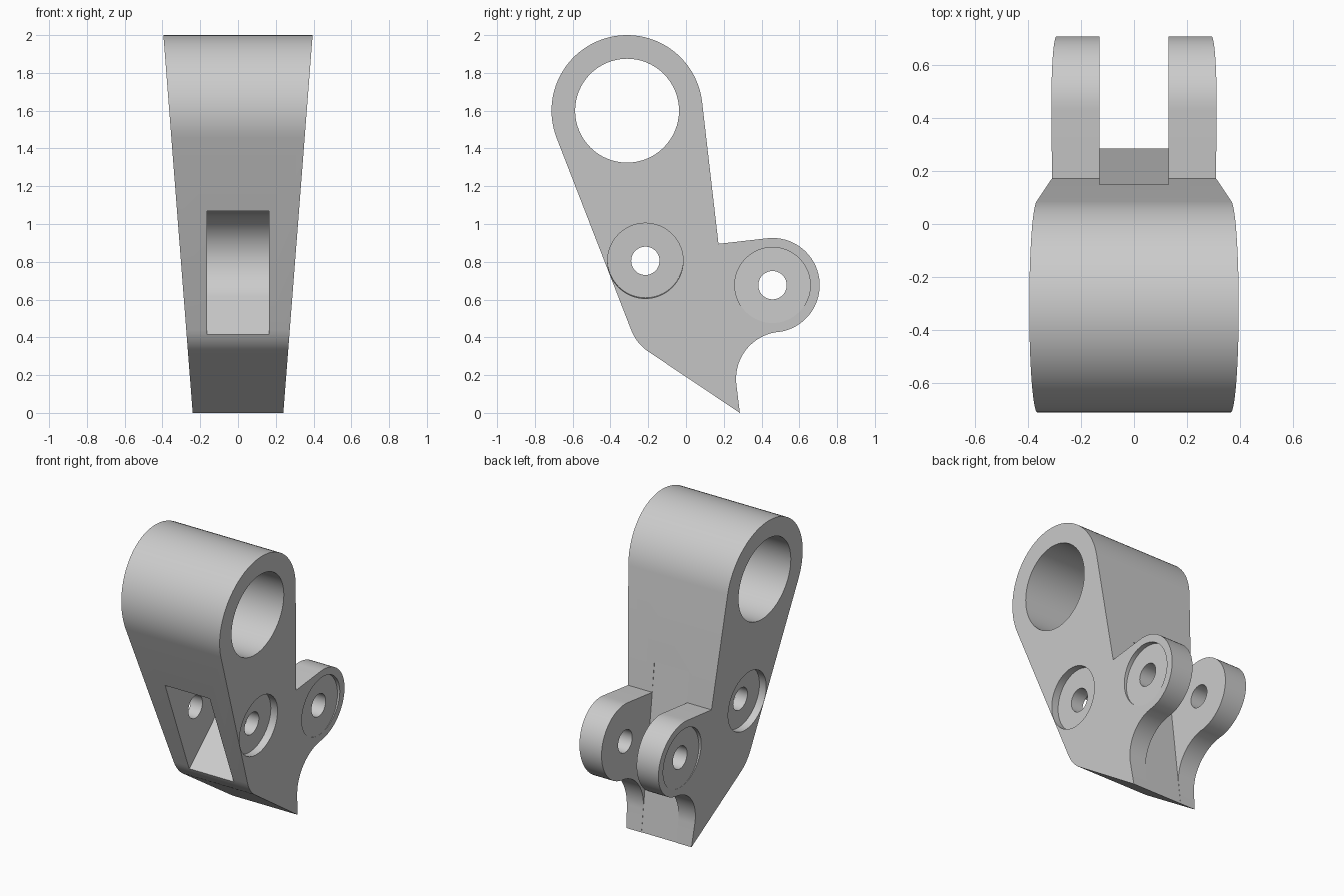
import bpy
import bmesh
import math
from mathutils import Vector

if "Cube" in bpy.data.objects:
    bpy.data.objects.remove(bpy.data.objects["Cube"], do_unlink=True)

grey = bpy.data.materials.new("plain_grey")
grey.use_nodes = True
colour = (0.6, 0.6, 0.6, 1)
grey.diffuse_color = colour
grey.node_tree.nodes["Principled BSDF"].inputs["Base Color"].default_value = colour

# Key points of the side profile, as (y, z)
EYE, EAR, PIN = Vector((-0.312, 1.6)), Vector((0.458, 0.676)), Vector((-0.215, 0.805))
NOTCH, TIP = Vector((0.172, 0.895)), Vector((0.285, 0))
HALF_BASE, TAPER = 0.24, 0.0775


def arc(centre, radius, start, end, steps=32):
    """Points on a circle from start to end, in degrees."""
    angles = [math.radians(start + (end - start) * i / steps) for i in range(steps + 1)]
    return [centre + radius * Vector((math.cos(a), math.sin(a))) for a in angles]


def circle(centre, radius):
    return arc(centre, radius, 0, 360, 64)[:-1]


def prism(name, points, x0, x1):
    """Side profile extruded along x."""
    bm = bmesh.new()
    face = bm.faces.new([bm.verts.new((x0, p[0], p[1])) for p in points])
    moved = bmesh.ops.extrude_face_region(bm, geom=[face])["geom"]
    for v in moved:
        if isinstance(v, bmesh.types.BMVert):
            v.co.x = x1
    bmesh.ops.recalc_face_normals(bm, faces=bm.faces)
    mesh = bpy.data.meshes.new(name)
    bm.to_mesh(mesh)
    bm.free()
    obj = bpy.data.objects.new(name, mesh)
    bpy.context.collection.objects.link(obj)
    mesh.materials.append(grey)
    return obj


# Main body: eye, straight back, ear, hollow, pointed tip, rounded heel
heel_a, heel, heel_b = Vector((-0.29, 0.438)), Vector((-0.26, 0.365)), Vector((-0.2, 0.325))
heel_curve = []
for i in range(13):
    t = i / 12
    heel_curve.append((1 - t) ** 2 * heel_a + 2 * t * (1 - t) * heel + t * t * heel_b)

outline = arc(EYE, 0.4, 7.3, 201.2, 48) + heel_curve + [TIP]
outline += arc(Vector((0.515, 0.18)), 0.25, 187.3, 97, 24)
outline += arc(EAR, 0.25, -82, 96.3) + [NOTCH]
body = prism("clevis_arm", outline, -1, 1)
for v in body.data.vertices:
    v.co.x *= HALF_BASE + TAPER * v.co.z

# Cutters
cutters = [
    prism("eye_bore", circle(EYE, 0.275), -1, 1),
    prism("pin_hole", circle(PIN, 0.075), -1, 1),
    prism("ear_hole", circle(EAR, 0.075), -1, 1),
]

# Slot between the ears, following the straight back
along = (NOTCH - TIP).normalized()
inset = Vector((-0.001, 0))
slot = [TIP - along * 0.1 + inset, Vector((1, -0.1)), Vector((1, 1.1)), NOTCH + along * 0.2 + inset]
cutters.append(prism("ear_slot", slot, -0.13, 0.13))

# Wedge-shaped front pocket with a round end
pocket = [Vector((-0.8, 1.082)), Vector((-0.39, 0.318))] + arc(PIN, 0.25, -48.6, 87.4)
cutters.append(prism("front_pocket", pocket, -0.165, 0.165))

# Shallow recesses on both sides
for side in (-1, 1):
    cutters.append(prism("ear_recess", circle(EAR, 0.2), side * 0.276, side * 0.6))
    recess = prism("pin_recess", circle(Vector((0, 0)), 0.2), -side * 0.05, side * 0.3)
    recess.location = (side * (HALF_BASE + TAPER * PIN.y), PIN.x, PIN.y)
    recess.rotation_euler.y = side * math.atan(TAPER)
    cutters.append(recess)

bpy.ops.object.select_all(action="DESELECT")
bpy.context.view_layer.objects.active = body
body.select_set(True)
for cutter in cutters:
    cutter.hide_render = True
    mod = body.modifiers.new(cutter.name, "BOOLEAN")
    mod.operation = "DIFFERENCE"
    mod.solver = "EXACT"
    mod.object = cutter
bpy.context.view_layer.update()
for mod in list(body.modifiers):
    bpy.ops.object.modifier_apply(modifier=mod.name)
for cutter in cutters:
    bpy.data.objects.remove(cutter, do_unlink=True)

bpy.ops.object.shade_smooth_by_angle(angle=math.radians(25))
